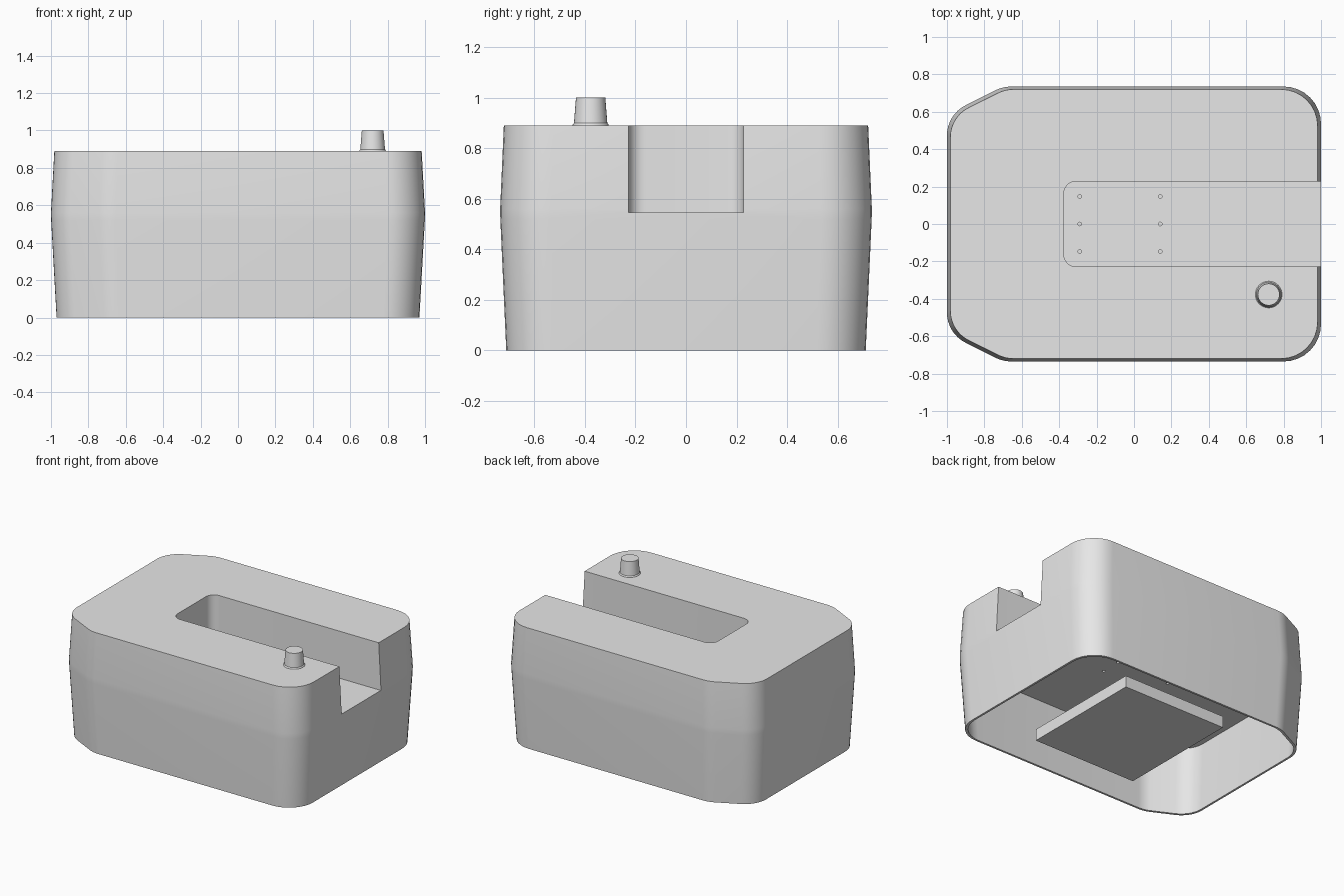
import bpy, bmesh, math
from mathutils import Vector

cube = bpy.data.objects.get("Cube")
if cube:
    bpy.data.objects.remove(cube, do_unlink=True)

grey = bpy.data.materials.new("light_grey")
grey.use_nodes = True
grey.diffuse_color = (0.8, 0.8, 0.8, 1)
grey.node_tree.nodes["Principled BSDF"].inputs["Base Color"].default_value = (0.8, 0.8, 0.8, 1)


def fillet(corners, steps=8):
    """Round each (x, y, radius) corner of a polygon."""
    out = []
    n = len(corners)
    for i, (x, y, r) in enumerate(corners):
        p = Vector((x, y))
        if r == 0:
            out.append(p)
            continue
        a = (Vector(corners[i - 1][:2]) - p).normalized()
        b = (Vector(corners[(i + 1) % n][:2]) - p).normalized()
        half = a.angle(b) / 2
        centre = p + (a + b).normalized() * r / math.sin(half)
        start = p + a * r / math.tan(half) - centre
        end = p + b * r / math.tan(half) - centre
        sweep = math.pi - 2 * half
        for k in range(steps + 1):
            t = k / steps
            out.append(centre + (start * math.sin((1 - t) * sweep)
                                 + end * math.sin(t * sweep)) / math.sin(sweep))
    return out


def circle(r, n=32):
    return [Vector((r * math.cos(math.tau * i / n), r * math.sin(math.tau * i / n)))
            for i in range(n)]


def loft(name, outline, levels, origin=(0, 0)):
    """Closed solid from stacked copies of an outline: levels are (z, scale x, scale y)."""
    bm = bmesh.new()
    rings = [[bm.verts.new((origin[0] + p.x * sx, origin[1] + p.y * sy, z)) for p in outline]
             for z, sx, sy in levels]
    n = len(outline)
    for low, high in zip(rings, rings[1:]):
        for i in range(n):
            j = (i + 1) % n
            bm.faces.new((low[i], low[j], high[j], high[i]))
    bm.faces.new(rings[0][::-1])
    bm.faces.new(rings[-1])
    bmesh.ops.recalc_face_normals(bm, faces=bm.faces)
    mesh = bpy.data.meshes.new(name)
    bm.to_mesh(mesh)
    bm.free()
    mesh.materials.append(grey)
    obj = bpy.data.objects.new(name, mesh)
    bpy.context.collection.objects.link(obj)
    return obj


def activate(obj):
    bpy.ops.object.select_all(action='DESELECT')
    obj.select_set(True)
    bpy.context.view_layer.objects.active = obj


def cut(obj, cutter):
    activate(obj)
    mod = obj.modifiers.new("cut", 'BOOLEAN')
    mod.operation = 'DIFFERENCE'
    mod.solver = 'EXACT'
    mod.object = cutter
    bpy.ops.object.modifier_apply(modifier=mod.name)
    bpy.data.objects.remove(cutter, do_unlink=True)


def smooth(obj):
    activate(obj)
    bpy.ops.object.shade_smooth_by_angle(angle=math.radians(30))


# Housing: rounded at one end, clipped corners at the other, hollow underneath
outline = fillet([(1, -0.735, 0.2), (1, 0.735, 0.2), (-0.7, 0.735, 0.2), (-1, 0.585, 0.18),
                  (-1, -0.585, 0.18), (-0.7, -0.735, 0.2)])
CEILING = 0.52
wall_x, wall_y = 0.015, 0.015 / 0.735
housing = loft("housing", outline, [
    (CEILING, 1 - wall_x, 1 - wall_y),
    (0, 0.97 - wall_x, 0.967 - wall_y),
    (0, 0.97, 0.967),
    (0.52, 0.999, 0.999),
    (0.56, 1, 1),
    (0.89, 0.982, 0.98)])

# Open-ended slot in the top
cut(housing, loft("slot_cutter", fillet([(1.2, -0.228, 0), (1.2, 0.228, 0),
                                         (-0.375, 0.228, 0.065), (-0.375, -0.228, 0.065)]),
                  [(0.545, 1, 1), (1.1, 1, 1)]))

# Screw holes through the slot floor
for x in (-0.29, 0.14):
    for y in (-0.147, 0, 0.147):
        cut(housing, loft("hole_cutter", circle(0.01, 12),
                          [(0.4, 1, 1), (0.6, 1, 1)], (x, y)))
smooth(housing)

# Tapered button with a flared foot
button = loft("button", circle(1), [
    (0.885, 0.072, 0.072), (0.893, 0.071, 0.071), (0.899, 0.066, 0.066), (1.0, 0.058, 0.058)],
    (0.72, -0.377))
smooth(button)

# Flat plate inside the open base
plate = [Vector((x, y)) for x, y in ((-0.38, -0.465), (0.46, -0.465), (0.46, 0.465), (-0.38, 0.465))]
loft("base_plate", plate, [(0.01, 1, 1), (0.095, 1, 1)])
